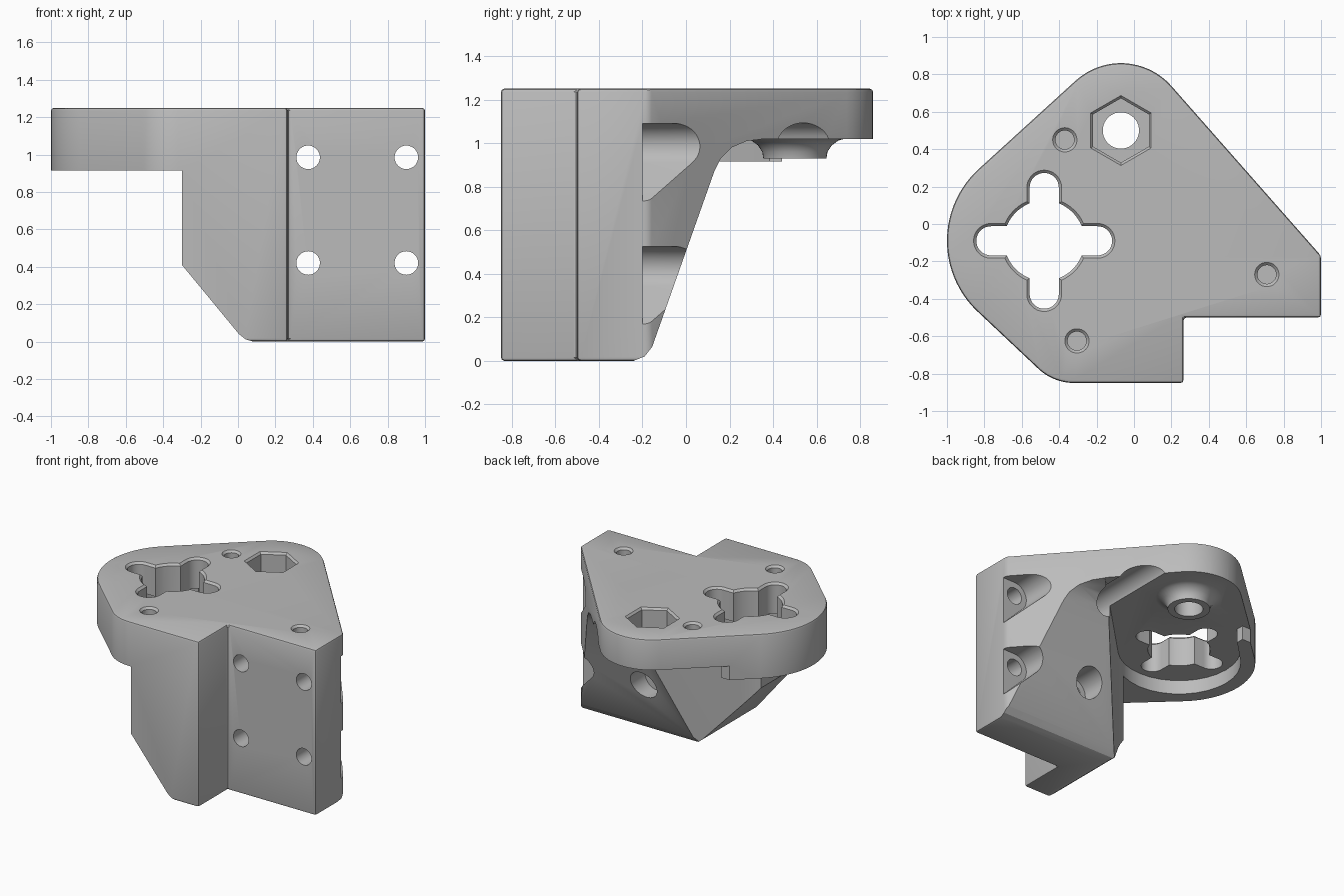
import bpy, bmesh
from math import sin, cos, radians, pi
from mathutils import Vector

cube = bpy.data.objects.get("Cube")
if cube:
    bpy.data.objects.remove(cube, do_unlink=True)

grey = bpy.data.materials.new("light grey")
grey.use_nodes = True
grey.diffuse_color = (0.5, 0.5, 0.5, 1)
grey.node_tree.nodes["Principled BSDF"].inputs["Base Color"].default_value = (0.5, 0.5, 0.5, 1)

TOP, UNDER, RIM = 1.25, 1.02, 0.915


def arc(cx, cy, r, a0, a1, n=16):
    steps = [radians(a0 + (a1 - a0) * i / n) for i in range(n + 1)]
    return [(cx + r * cos(a), cy + r * sin(a)) for a in steps]


def ring(cx, cy, r, n=40, turn=0):
    return arc(cx, cy, r, turn, turn + 360, n)[:-1]


def stadium(cx, cy, r, angle, ahead, behind):
    """Slot outline with round ends, reaching both ways from a centre."""
    dx, dy = cos(radians(angle)), sin(radians(angle))
    return (arc(cx + dx * ahead, cy + dy * ahead, r, angle - 90, angle + 90)
            + arc(cx - dx * behind, cy - dy * behind, r, angle + 90, angle + 270))


def loft(name, layers, axis="z"):
    """Closed solid through (outline, height) layers along an axis."""
    place = {"z": lambda u, v, h: (u, v, h),
             "y": lambda u, v, h: (u, h, v),
             "x": lambda u, v, h: (h, u, v)}[axis]
    bm = bmesh.new()
    loops = [[bm.verts.new(place(u, v, h)) for u, v in pts] for pts, h in layers]
    n = len(loops[0])
    for a, b in zip(loops, loops[1:]):
        for i in range(n):
            j = (i + 1) % n
            bm.faces.new((a[i], a[j], b[j], b[i]))
    bm.faces.new(loops[0])
    bm.faces.new(loops[-1])
    bmesh.ops.recalc_face_normals(bm, faces=bm.faces)
    mesh = bpy.data.meshes.new(name)
    bm.to_mesh(mesh)
    bm.free()
    mesh.materials.append(grey)
    ob = bpy.data.objects.new(name, mesh)
    bpy.context.collection.objects.link(ob)
    return ob


def prism(name, pts, lo, hi, axis="z"):
    return loft(name, [(pts, lo), (pts, hi)], axis)


def apply(ob, mod):
    bpy.context.view_layer.objects.active = ob
    bpy.ops.object.modifier_apply(modifier=mod.name)


def combine(ob, tool, operation="DIFFERENCE"):
    tool.hide_render = True
    mod = ob.modifiers.new("cut", "BOOLEAN")
    mod.operation, mod.solver, mod.object = operation, "EXACT", tool
    apply(ob, mod)
    bpy.data.objects.remove(tool, do_unlink=True)


# Bracket block: plan outline over the full height, edges eased
cross = (-0.48, -0.09)
nut = (-0.07, 0.5)
plan = ([(0.265, -0.85), (0.265, -0.5), (1, -0.5), (1, -0.17)]
        + arc(*nut, 0.36, 41.4, 132.3)
        + arc(*cross, 0.52, 132.3, 225, 24)
        + arc(-0.32, -0.57, 0.28, 225, 270))
bracket = prism("bracket", plan, 0, TOP)
ease = bracket.modifiers.new("ease", "BEVEL")
ease.width, ease.segments, ease.limit_method = 0.016, 2, "ANGLE"
ease.angle_limit = radians(40)
apply(bracket, ease)

# Space under the left side, with the slanted lower corner
combine(bracket, prism("left_space", [
    (-1.3, -0.1), (0.08, -0.1), (0.08, 0), (0.04, 0.012), (0.005, 0.04),
    (-0.3, 0.41), (-0.3, RIM), (-1.3, RIM)], -1.2, 1.2, "y"))

# Sloping back of the foot, blending into the underside of the plate
combine(bracket, prism("back_slope", [
    (1.2, -0.1), (-0.24, -0.1), (-0.24, 0), (-0.19, 0.02), (-0.155, 0.065),
    (0.13, 0.87), (0.16, 0.93), (0.21, 0.98), (0.28, 1.01), (0.37, UNDER),
    (1.2, UNDER)], -0.6, 1.3, "x"))
combine(bracket, prism("rear_step", [
    (-1.2, 0.44), (-0.5, 0.44), (-0.5, 1.2), (-1.2, 1.2)], -0.2, UNDER))

# Round clearance under the cross opening, running out diagonally to the back
combine(bracket, prism("clearance", stadium(*cross, 0.42, 45, 1.6, 0), -0.3, UNDER))

# Flared boss under the nut pocket
flare = [(0.145, 0.93), (0.15, 0.96), (0.17, 0.99), (0.2, 1.012), (0.24, 1.023), (0.24, 1.04)]
combine(bracket, loft("boss", [(ring(*nut, r), z) for r, z in flare]), "UNION")


def cut_with_lip(name, shape, size, floor, lip=0.015):
    """Opening from the top with a small chamfer round its mouth."""
    combine(bracket, prism(name, shape(size), floor, TOP + 0.1))
    combine(bracket, loft(name + "_lip", [
        (shape(size - 0.003), TOP - lip - 0.003), (shape(size + lip * 2), TOP + lip)]))


# Cross opening: round centre and two crossing slots
cut_with_lip("cross_centre", lambda r: ring(*cross, r, 48), 0.215, 0.5)
for turn in (0, 90):
    cut_with_lip("cross_slot", lambda r: stadium(*cross, r, turn, 0.285, 0.285), 0.078, 0.5)

# Nut pocket and its bolt hole
cut_with_lip("nut_pocket", lambda r: ring(*nut, r, 6, 90), 0.172, 1.05)
combine(bracket, prism("nut_bolt_hole", ring(*nut, 0.097), 0.5, 1.1))

# Small blind holes in the top
for x, y in ((-0.37, 0.45), (-0.305, -0.625), (0.71, -0.27)):
    cut_with_lip("pin_hole", lambda r: ring(x, y, r, 32), 0.05, 1.08)

# Four mounting holes through the front, each opening into a rear recess
for z in (0.42, 0.985):
    for x in (0.375, 0.9):
        combine(bracket, prism("mount_hole", ring(x, z, 0.063, 32), -0.7, 0.3, "y"))
    combine(bracket, prism("inner_recess", ring(0.375, z, 0.108), -0.2, 1, "y"))
    outer = arc(0.9, z, 0.106, 90, 225)
    u, v = outer[-1]
    run = 1.1 - u
    outer += [(1.1, v - run), (1.1, z + 0.106)]
    combine(bracket, prism("outer_recess", outer, -0.2, 0.6, "y"))

bpy.ops.object.select_all(action="DESELECT")
bracket.select_set(True)
bpy.context.view_layer.objects.active = bracket
bpy.ops.object.shade_smooth_by_angle(angle=radians(30))
